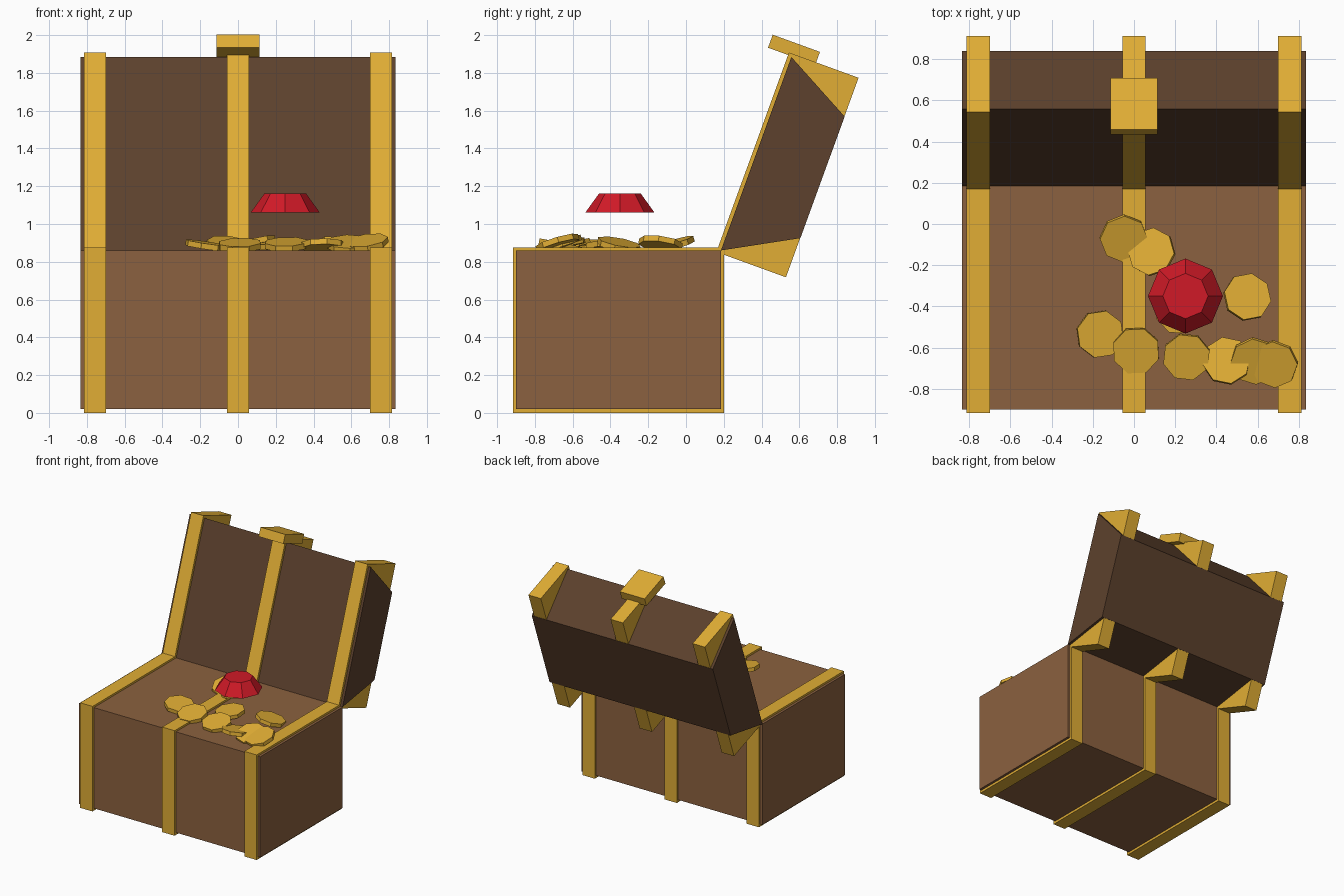
import bpy, bmesh
from math import radians
from mathutils import Matrix, Euler

if "Cube" in bpy.data.objects:
    bpy.data.objects.remove(bpy.data.objects["Cube"])


def material(name, rgb):
    m = bpy.data.materials.new(name)
    m.diffuse_color = (*rgb, 1)
    m.use_nodes = True
    m.node_tree.nodes["Principled BSDF"].inputs["Base Color"].default_value = m.diffuse_color
    return m


WOOD = material("wood", (0.26, 0.12, 0.05))
DARK = material("dark_wood", (0.11, 0.053, 0.026))
GOLD = material("gold", (0.75, 0.42, 0.035))
RED = material("ruby_red", (0.63, 0.01, 0.02))


def finish(name, bm, mat, matrix=Matrix()):
    bmesh.ops.recalc_face_normals(bm, faces=bm.faces)
    mesh = bpy.data.meshes.new(name)
    bm.to_mesh(mesh)
    bm.free()
    mesh.materials.append(mat)
    ob = bpy.data.objects.new(name, mesh)
    ob.matrix_world = matrix
    bpy.context.collection.objects.link(ob)
    return ob


def prism(name, profile, x0, x1, mat, matrix=Matrix()):
    """Extrude a (y, z) profile along x."""
    bm = bmesh.new()
    face = bm.faces.new([bm.verts.new((x0, y, z)) for y, z in profile])
    ext = bmesh.ops.extrude_face_region(bm, geom=[face])
    verts = [v for v in ext["geom"] if isinstance(v, bmesh.types.BMVert)]
    bmesh.ops.translate(bm, verts=verts, vec=(x1 - x0, 0, 0))
    return finish(name, bm, mat, matrix)


def rect(y0, y1, z0, z1):
    return [(y0, z0), (y1, z0), (y1, z1), (y0, z1)]


def octagon(name, r_low, r_high, height, mat, matrix):
    bm = bmesh.new()
    bmesh.ops.create_cone(bm, cap_ends=True, segments=8, radius1=r_low,
                          radius2=r_high, depth=height)
    return finish(name, bm, mat, matrix)


# Lid is modelled closed with its hinge at the origin, then swung open
HINGE = Matrix.Translation((0, 0.185, 0.86)) @ Matrix.Rotation(radians(-110), 4, 'X')

# Wooden body and tapered lid
prism("chest_body", rect(-0.90, 0.185, 0.02, 0.86), -0.835, 0.835, WOOD)
prism("chest_lid", [(0, 0), (-1.09, 0), (-0.89, 0.373), (-0.205, 0.373)],
      -0.835, 0.835, DARK, HINGE)

# Gold bands around body and lid
for side, x in (("left", -0.757), ("middle", 0), ("right", 0.757)):
    prism(f"body_band_{side}", rect(-0.917, 0.202, 0, 0.876), x - 0.057, x + 0.057, GOLD)
    prism(f"lid_band_{side}", rect(-1.108, 0.016, -0.02, 0.372), x - 0.057, x + 0.057,
          GOLD, HINGE)

# Clasp on the lid's front edge
prism("clasp", rect(-1.167, -1.094, -0.133, 0.133), -0.114, 0.114, GOLD, HINGE)

# Scattered coins: x, y, z, tilt about x, tilt about y
coins = [
    (-0.05, -0.07, 0.890, 0.28, 0.10),
    (0.085, -0.135, 0.895, -0.25, -0.10),
    (0.55, -0.355, 0.890, 0.15, 0.22),
    (-0.165, -0.535, 0.886, 0.10, -0.12),
    (0.01, -0.615, 0.888, -0.20, -0.05),
    (0.22, -0.42, 0.890, -0.05, 0.12),
    (0.255, -0.645, 0.892, -0.08, 0.20),
    (0.45, -0.665, 0.886, -0.03, -0.20),
    (0.585, -0.665, 0.893, 0.25, 0.20),
    (0.68, -0.68, 0.900, 0.28, -0.15),
]
for i, (x, y, z, rx, ry) in enumerate(coins):
    tilt = Euler((rx, ry, i * 0.7)).to_matrix().to_4x4()
    octagon(f"coin_{i + 1}", 0.117, 0.117, 0.03, GOLD, Matrix.Translation((x, y, z)) @ tilt)

# Cut gem hovering over the coins
octagon("gem", 0.182, 0.11, 0.10, RED, Matrix.Translation((0.25, -0.35, 1.112)))
